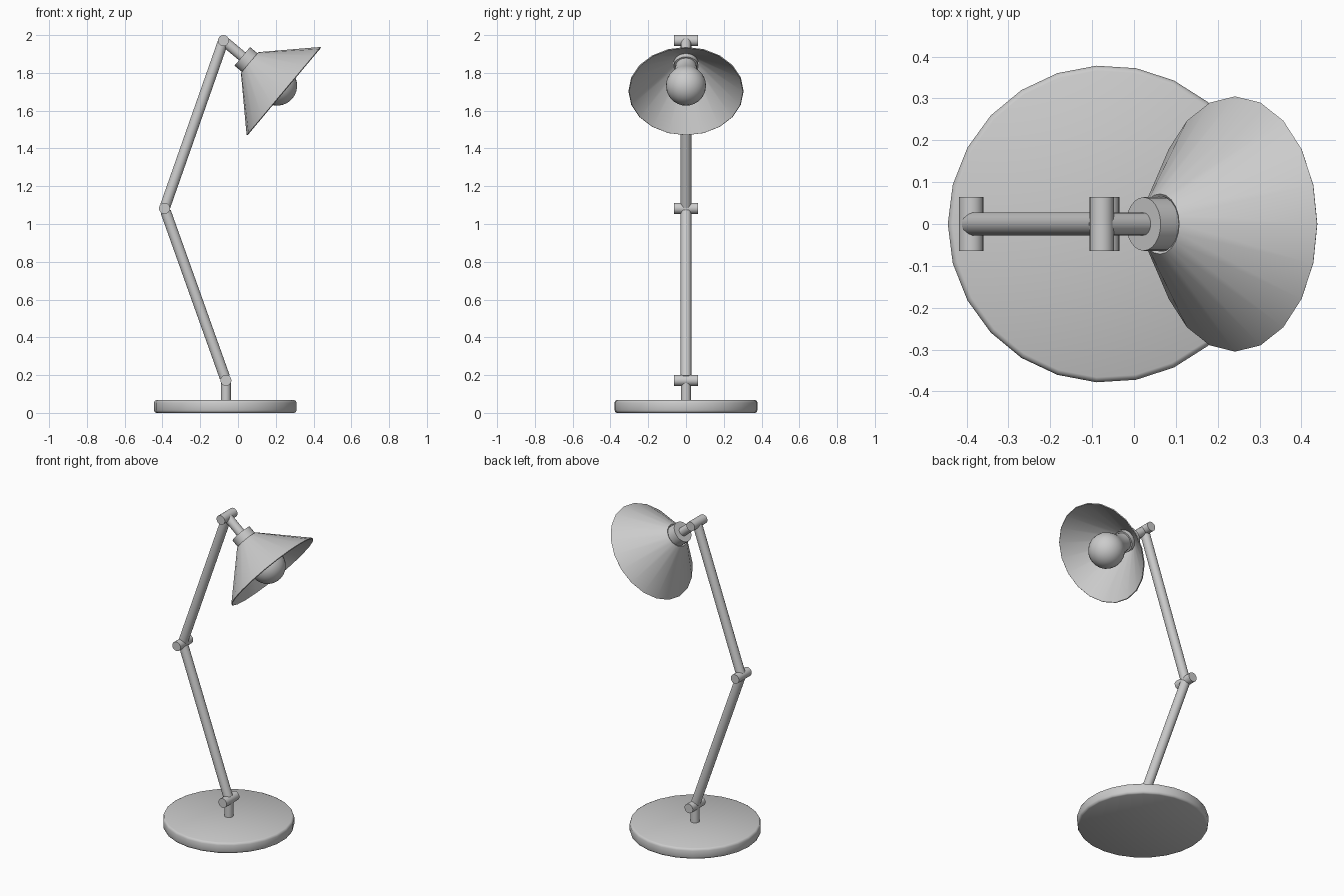
import bpy, bmesh
from math import sin, cos, pi, radians
from mathutils import Vector

if "Cube" in bpy.data.objects:
    bpy.data.objects.remove(bpy.data.objects["Cube"])


def lathe(name, start, axis, profile, sides=24, closed=False, phase=0.0, angle=35):
    """Turn (radius, distance) points around an axis lying in the xz plane."""
    d = Vector(axis).normalized()
    v = Vector((0, 1, 0)) if abs(d.y) < 0.5 else Vector((1, 0, 0))
    u = v.cross(d)
    start = Vector(start)
    bm = bmesh.new()
    rings = []
    for r, s in profile:
        n = 1 if r == 0 else sides
        rings.append([bm.verts.new(start + d * s
                      + r * (u * cos(phase + 2 * pi * i / sides) + v * sin(phase + 2 * pi * i / sides)))
                      for i in range(n)])
    pairs = list(zip(rings, rings[1:]))
    if closed:
        pairs.append((rings[-1], rings[0]))
    for a, b in pairs:
        for i in range(sides):
            j = (i + 1) % sides
            quad = [a[i % len(a)], a[j % len(a)], b[j % len(b)], b[i % len(b)]]
            bm.faces.new(list(dict.fromkeys(quad)))
    if not closed:
        for ring in (rings[0], rings[-1]):
            if len(ring) > 2:
                bm.faces.new(ring)
    bmesh.ops.recalc_face_normals(bm, faces=bm.faces)
    me = bpy.data.meshes.new(name)
    bm.to_mesh(me)
    bm.free()
    ob = bpy.data.objects.new(name, me)
    bpy.context.collection.objects.link(ob)
    bpy.ops.object.select_all(action='DESELECT')
    ob.select_set(True)
    bpy.context.view_layer.objects.active = ob
    bpy.ops.object.shade_smooth_by_angle(angle=radians(angle))
    return ob


def rod(name, a, b, r, trim=0.0):
    d = Vector(b) - Vector(a)
    return lathe(name, a, d, [(r, trim), (r, d.length - trim)])


X0 = -0.066
foot = Vector((-0.064, 0, 0.172))
elbow = Vector((-0.389, 0, 1.083))
wrist = Vector((-0.077, 0, 1.971))
aim = Vector((cos(radians(40)), 0, -sin(radians(40))))

# Round weighted base with softened edges
lathe("base", (X0, 0, 0), (0, 0, 1),
      [(0.367, 0), (0.375, 0.004), (0.379, 0.014), (0.379, 0.054), (0.375, 0.064), (0.367, 0.068)],
      sides=25, phase=pi, angle=50)
rod("post", (foot.x, 0, 0.06), foot, 0.026)

# Hinge pins
for name, p in (("base_hinge", foot), ("elbow_hinge", elbow), ("head_hinge", wrist)):
    rod(name, p - Vector((0, 0.064, 0)), p + Vector((0, 0.064, 0)), 0.029)

# Arms
rod("lower_arm", foot, elbow, 0.028, 0.018)
rod("upper_arm", elbow, wrist, 0.028, 0.012)

# Head: stem, collar, shade and bulb along the aiming axis
rod("head_stem", wrist, wrist + aim * 0.15, 0.027)
lathe("collar", wrist, aim, [(0.064, 0.13), (0.064, 0.21)])
lathe("shade", wrist, aim,
      [(0.072, 0.181), (0.305, 0.416), (0.301, 0.42), (0.066, 0.185)],
      sides=20, closed=True)
C, R = 0.371, 0.106
bulb = [(0.054, 0.20), (0.057, 0.225), (0.064, 0.255), (0.076, 0.29)]
bulb += [(R * sin(radians(t)), C - R * cos(radians(t))) for t in range(60, 180, 12)]
lathe("bulb", wrist, aim, bulb + [(0, C + R)])
